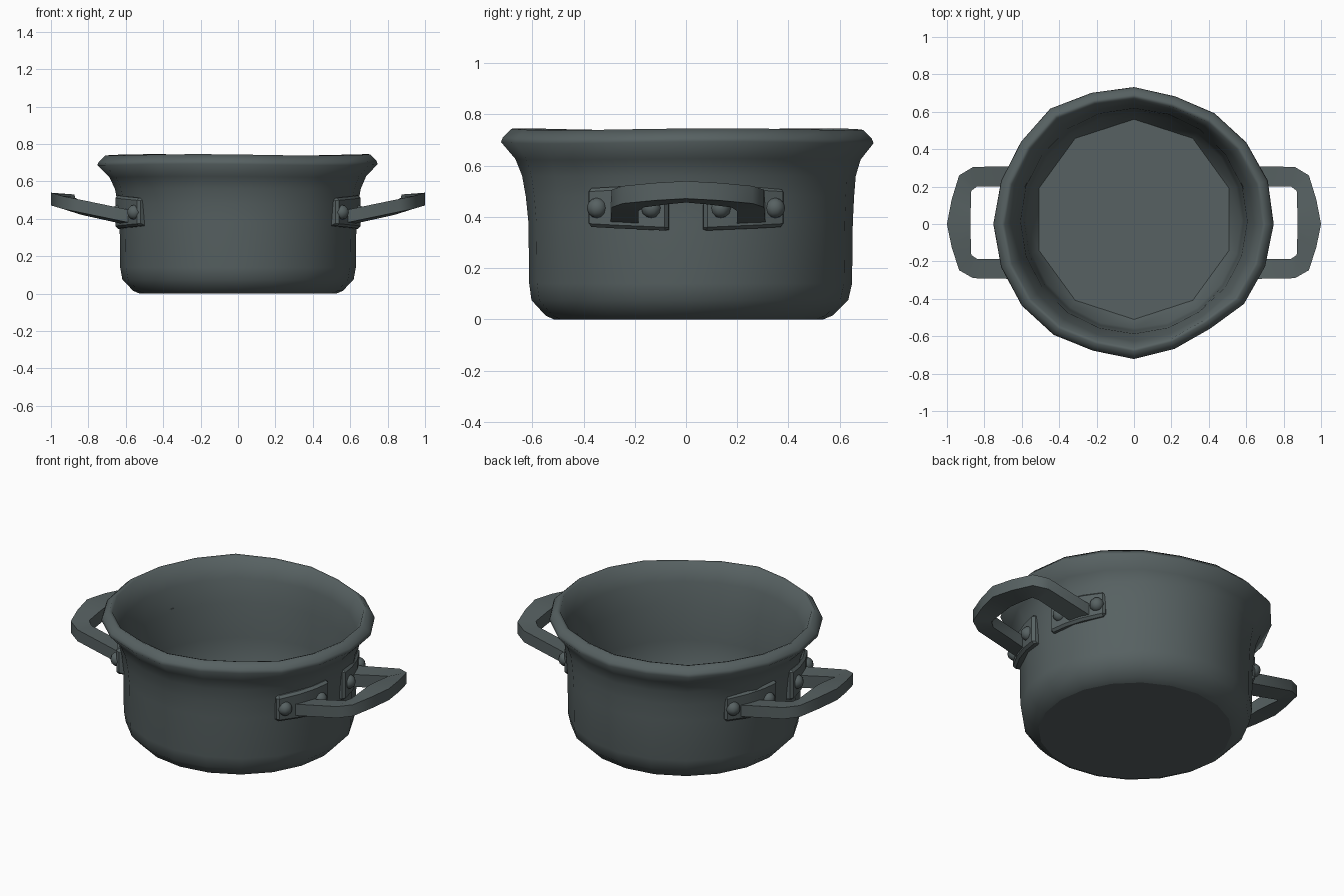
import bpy, bmesh, math

if "Cube" in bpy.data.objects:
    bpy.data.objects.remove(bpy.data.objects["Cube"])

# one dark grey-green metal
metal = bpy.data.materials.new("dark grey metal")
metal.diffuse_color = (0.095, 0.12, 0.122, 1)
metal.use_nodes = True
metal.node_tree.nodes["Principled BSDF"].inputs["Base Color"].default_value = metal.diffuse_color


def finish(name, bm, angle=40):
    bmesh.ops.recalc_face_normals(bm, faces=bm.faces[:])
    me = bpy.data.meshes.new(name)
    bm.to_mesh(me)
    bm.free()
    me.materials.append(metal)
    ob = bpy.data.objects.new(name, me)
    bpy.context.collection.objects.link(ob)
    bpy.ops.object.select_all(action='DESELECT')
    ob.select_set(True)
    bpy.context.view_layer.objects.active = ob
    bpy.ops.object.shade_smooth_by_angle(angle=math.radians(angle))
    return ob


def skin(bm, rings):
    """Join successive rings of vertices with quads and cap both ends."""
    rv = [[bm.verts.new(p) for p in r] for r in rings]
    n = len(rv[0])
    for a, b in zip(rv, rv[1:]):
        for i in range(n):
            j = (i + 1) % n
            bm.faces.new((a[i], a[j], b[j], b[i]))
    return bm.faces.new(rv[0]), bm.faces.new(rv[-1])


# pot body: lathe profile (radius, z, share of rim unevenness, y shift)
N = 20
rim = [.745, .75, .74, .73, .715, .73, .735, .76, .745, .745,
       .75, .745, .74, .73, .71, .72, .70, .69, .725, .735]
profile = [(.525, .003, 0, .01), (.56, .015, 0, .012), (.618, .075, 0, .015),
           (.63, .14, 0, .018), (.633, .38, 0, .018), (.642, .48, .1, .015),
           (.655, .56, .3, .01), (.682, .625, .6, .005), (.742, .69, 1, 0),
           (.735, .708, 1, 0), (.70, .742, 1, 0), (.682, .736, 1, 0),
           (.64, .63, .5, .005), (.605, .5, .2, .015), (.588, .3, 0, .018),
           (.575, .12, 0, .018), (.535, .045, 0, .025)]
rings = []
for k, (r, z, w, dy) in enumerate(profile):
    ring = []
    for i in range(N):
        a = 2 * math.pi * i / N
        rr = r * (1 + w * (rim[i] / .74 - 1))
        if k == len(profile) - 1 and i % 2 == 0:   # ten-sided inner floor
            rr *= math.cos(math.pi / 10)
        zz = z + w * .004 * math.sin(3 * a + 1)
        ring.append((rr * math.cos(a), rr * math.sin(a) + dy, 0 if k == 0 else zz))
    rings.append(ring)
bm = bmesh.new()
for cap in skin(bm, rings):          # crisp edge round the base and floor
    for e in cap.edges:
        e.smooth = False
finish("pot_body", bm, 75)

# handle half outline: outer x, y, inner x, y, centre z
half = [(.58, .31, .58, .2, .41), (.86, .305, .84, .2, .468),
        (.935, .26, .87, .178, .483), (.975, .13, .873, .08, .495),
        (1.0, 0, .875, 0, .502)]
R = .66
for s, side in ((1, "right"), (-1, "left")):
    # looped handle
    path = half + [(a, -b * .95, c, -d * .93, z) for a, b, c, d, z in half[-2::-1]]
    rings = []
    for ox, oy, ix, iy, z in path:
        t = .038
        rings.append([(s * ox, oy, z + t), (s * ox, oy, z - t * .8),
                      (s * ix, iy, z - t * 1.2), (s * ix, iy, z + t * .75)])
    bm = bmesh.new()
    skin(bm, rings)
    finish(side + "_handle", bm, 50)

    for q, end in ((1, "back"), (-1, "front")):
        # mounting plate bent around the wall, with chamfered edges
        rings = []
        for y, o, c, d in ((.39, -.015, .008, .008), (.378, 0, 0, .006), (.27, 0, 0, 0),
                           (.17, 0, 0, -.004), (.083, 0, 0, -.008), (.07, -.015, .008, -.01)):
            a = math.asin(y / R)
            ring = []
            for r, z in ((.615, .355 + d), (R - .014 + o, .355 + c + d), (R + o, .368 + d),
                         (R + o, .505 - d), (R - .014 + o, .518 - c - d), (.615, .518 - d)):
                ring.append((s * r * math.cos(a), q * r * math.sin(a), z))
            rings.append(ring)
        bm = bmesh.new()
        skin(bm, rings)
        finish(side + "_" + end + "_plate", bm, 30)

        # two domed rivets per plate
        bm = bmesh.new()
        for y in (.347, .135):
            a = math.asin(y / R)
            c = (s * (R - .008) * math.cos(a), q * y, .435)
            new = bmesh.ops.create_uvsphere(bm, u_segments=10, v_segments=6, radius=.04)
            bmesh.ops.translate(bm, verts=new['verts'], vec=c)
        finish(side + "_" + end + "_rivets", bm, 50)
